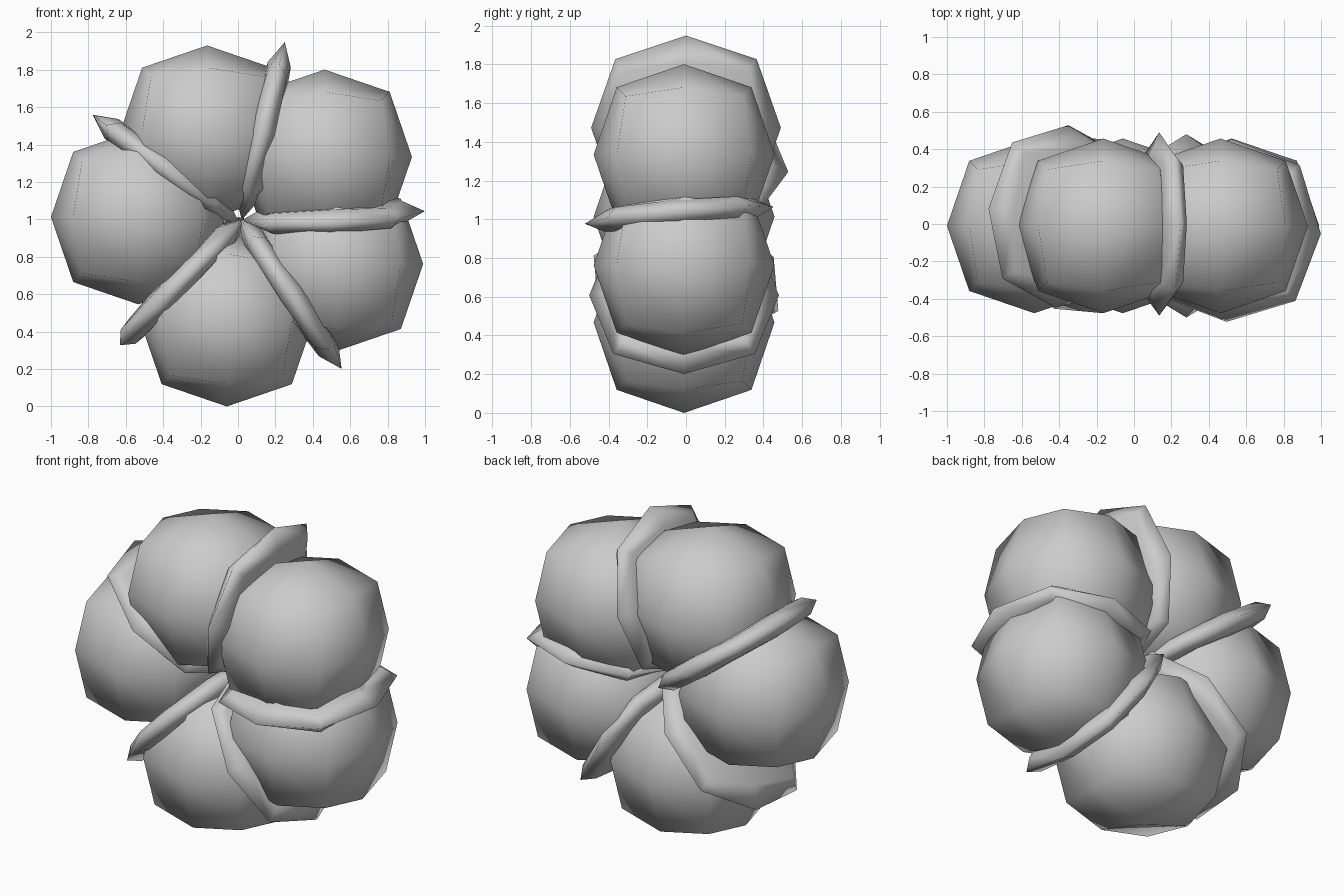
import bpy
import bmesh
from math import radians
from mathutils import Matrix, Vector

if "Cube" in bpy.data.objects:
    bpy.data.objects.remove(bpy.data.objects["Cube"])


def ball(name, matrix):
    # Cube split 2 x 2 per face and rounded into a ball, smooth shaded
    bm = bmesh.new()
    bmesh.ops.create_cube(bm, size=2)
    bmesh.ops.subdivide_edges(bm, edges=bm.edges[:], cuts=1, use_grid_fill=True)
    for v in bm.verts:
        n = sum(abs(c) > 0.5 for c in v.co)
        v.co *= {1: 1.0, 2: 0.745, 3: 0.645}[n]
    bm.transform(matrix)
    for f in bm.faces:
        f.smooth = True
    me = bpy.data.meshes.new(name)
    bm.to_mesh(me)
    bm.free()
    ob = bpy.data.objects.new(name, me)
    bpy.context.collection.objects.link(ob)
    return ob


def scale(x, y, z):
    return Matrix.Diagonal(Vector((x, y, z, 1)))


# Five round petals around the centre (x, z)
R = 0.467
petals = [(-0.533, 1.013), (-0.06, R), (0.523, 0.762), (0.463, 1.334), (-0.165, 1.463)]
for i, (x, z) in enumerate(petals):
    ball(f"round_petal_{i + 1}", Matrix.Translation((x, -0.01, z)) @ scale(R, R, R))

# Five thin discs between petals: centre, direction, tilt, roll (degrees)
discs = [
    ((0.135, 0.0, 1.472), 76.4, 0, 0),
    ((-0.385, 0.04, 1.27), 143.6, 0, 5),
    ((-0.30, 0.0, 0.67), 225.9, 0, 22.5),
    ((0.28, -0.01, 0.607), -56, 0, 0),
    ((0.51, -0.035, 1.02), 3, 5, -2),
]
for i, (centre, angle, tilt, roll) in enumerate(discs):
    m = (Matrix.Translation(centre)
         @ Matrix.Rotation(radians(-angle), 4, 'Y')
         @ Matrix.Rotation(radians(tilt), 4, 'X')
         @ Matrix.Rotation(radians(roll), 4, 'Z')
         @ scale(0.49, 0.49, 0.085))
    ball(f"divider_disc_{i + 1}", m)
